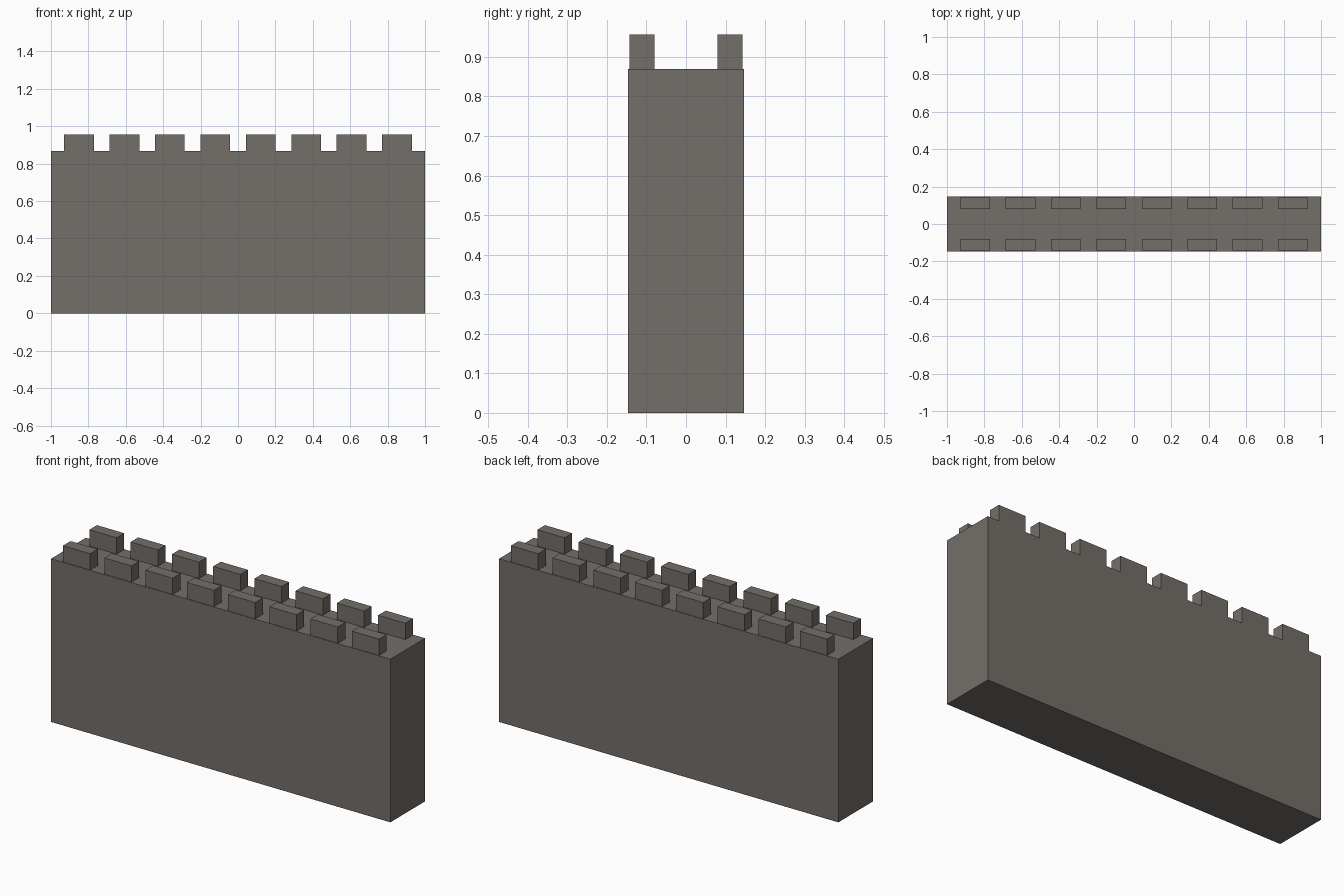
import bpy

if "Cube" in bpy.data.objects:
    bpy.data.objects.remove(bpy.data.objects["Cube"])

stone = bpy.data.materials.new("grey_stone")
stone.diffuse_color = (0.174, 0.156, 0.141, 1)
stone.use_nodes = True
stone.node_tree.nodes["Principled BSDF"].inputs["Base Color"].default_value = stone.diffuse_color


def box(name, x, y, z):
    """Box from (min, max) ranges on each axis."""
    bpy.ops.mesh.primitive_cube_add(size=1)
    ob = bpy.context.object
    ob.name = name
    for v in ob.data.vertices:
        v.co = [r[1] if c > 0 else r[0] for c, r in zip(v.co, (x, y, z))]
    ob.data.materials.append(stone)
    return ob


# Wall body
box("wall", (-1, 1), (-0.146, 0.146), (0, 0.869))

# Two rows of battlement blocks, set just inside the wall faces
for side, y in (("front", (-0.143, -0.079)), ("back", (0.079, 0.143))):
    for i in range(8):
        cx = -0.851 + i * 1.702 / 7
        box(f"{side}_merlon_{i + 1}", (cx - 0.08, cx + 0.08), y, (0.869, 0.956))
